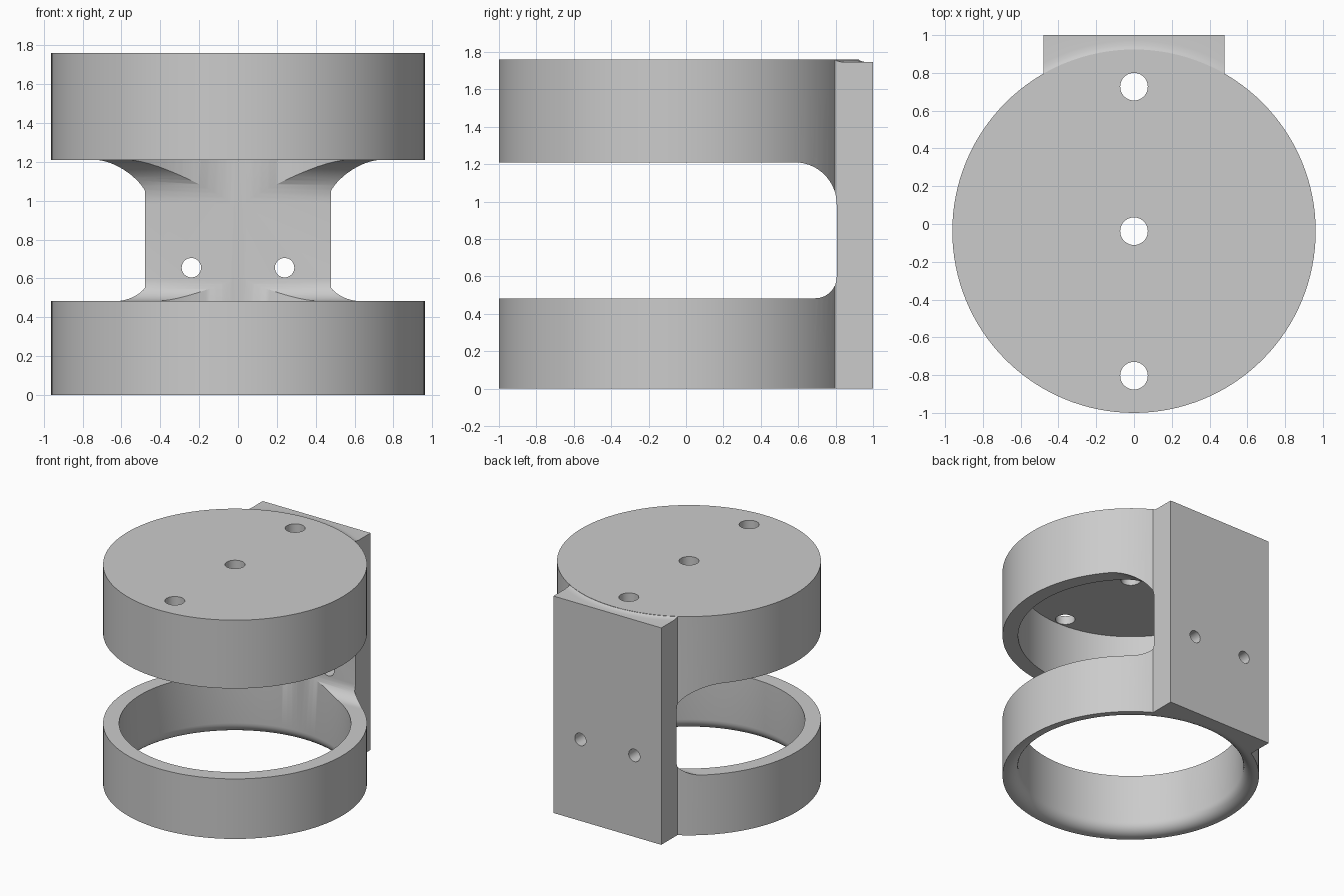
import bpy, bmesh, math
from mathutils import Matrix, Vector

cube = bpy.data.objects.get("Cube")
if cube:
    bpy.data.objects.remove(cube, do_unlink=True)

AXIS_Y = -0.038      # centre line of the drum
R_OUT, R_IN = 0.962, 0.845
TOP, PLATE_TOP, CEILING = 1.76, 1.745, 1.69
GAP_LOW, GAP_HIGH, GAP_BACK = 0.483, 1.21, 0.806
PLATE_HALF = 0.48
SEGMENTS = 128

grey = bpy.data.materials.new("plain_grey")
grey.use_nodes = True
colour = (0.6, 0.6, 0.6, 1)
grey.diffuse_color = colour
grey.node_tree.nodes["Principled BSDF"].inputs["Base Color"].default_value = colour


def finish(name, bm):
    bmesh.ops.recalc_face_normals(bm, faces=bm.faces)
    mesh = bpy.data.meshes.new(name)
    bm.to_mesh(mesh)
    bm.free()
    mesh.materials.append(grey)
    obj = bpy.data.objects.new(name, mesh)
    bpy.context.collection.objects.link(obj)
    return obj


def revolve(name, profile):
    """Closed solid from (radius, z) points, around the drum axis."""
    bm = bmesh.new()
    rings = []
    for r, z in profile:
        rings.append([bm.verts.new((r * math.cos(a), AXIS_Y + r * math.sin(a), z))
                      for a in (math.tau * i / SEGMENTS for i in range(SEGMENTS))])
    for low, high in zip(rings, rings[1:]):
        for i in range(SEGMENTS):
            j = (i + 1) % SEGMENTS
            bm.faces.new((low[i], low[j], high[j], high[i]))
    bm.faces.new(rings[0])
    bm.faces.new(rings[-1])
    return finish(name, bm)


def box(name, low, high):
    bm = bmesh.new()
    low, high = Vector(low), Vector(high)
    bmesh.ops.create_cube(bm, size=1, matrix=Matrix.Translation((low + high) / 2)
                          @ Matrix.Diagonal((high - low).to_4d()))
    return finish(name, bm)


def rod(name, centre, radius, depth, along_y=False):
    bm = bmesh.new()
    turn = Matrix.Rotation(math.pi / 2, 4, 'X') if along_y else Matrix()
    bmesh.ops.create_cone(bm, cap_ends=True, segments=40, radius1=radius, radius2=radius,
                          depth=depth, matrix=Matrix.Translation(centre) @ turn)
    return finish(name, bm)


def arc(cx, cy, r, start, end, steps=14):
    angles = [math.radians(start + (end - start) * i / steps) for i in range(steps + 1)]
    return [(cx + r * math.cos(a), cy + r * math.sin(a)) for a in angles]


def combine(target, other, operation):
    mod = target.modifiers.new("combine", 'BOOLEAN')
    mod.operation, mod.solver, mod.object = operation, 'EXACT', other
    bpy.context.view_layer.objects.active = target
    bpy.ops.object.modifier_apply(modifier=mod.name)
    bpy.data.objects.remove(other, do_unlink=True)


# Drum with the flat mounting plate behind it
holder = revolve("camera_style_drum_holder", [(R_OUT, 0), (R_OUT, TOP)])
holder.name = "drum_holder"
combine(holder, box("back_plate", (-PLATE_HALF, 0.5, 0), (PLATE_HALF, 1, PLATE_TOP)), 'UNION')

# Small blend from the drum lid down to the plate top
blend = revolve("lid_blend", [(0.8, 1.72), (1.01, 1.72), (1.01, PLATE_TOP),
                              (0.985, 1.748), (0.97, 1.753), (0.958, TOP)])
combine(blend, box("blend_limit", (-PLATE_HALF, 0.5, 1.5), (PLATE_HALF, 1, 2)), 'INTERSECT')
combine(holder, blend, 'UNION')

# Hollow inside, with a rounded lower lip
lip = 0.09
cavity = [(R_IN + lip, -0.1)] + arc(R_IN + lip, lip, lip, 270, 180, 8) + [(R_IN, CEILING)]
combine(holder, revolve("cavity", cavity), 'DIFFERENCE')

# Side-to-side gap with rounded back corners
r_low, r_high = 0.115, 0.225
outline = ([(-1.2, GAP_LOW)]
           + arc(GAP_BACK - r_low, GAP_LOW + r_low, r_low, -90, 0)
           + arc(GAP_BACK - r_high, GAP_HIGH - r_high, r_high, 0, 90)
           + [(-1.2, GAP_HIGH)])
bm = bmesh.new()
face = bm.faces.new([bm.verts.new((-1.2, y, z)) for y, z in outline])
moved = bmesh.ops.extrude_face_region(bm, geom=[face])["geom"]
bmesh.ops.translate(bm, vec=(2.4, 0, 0),
                    verts=[v for v in moved if isinstance(v, bmesh.types.BMVert)])
combine(holder, finish("gap", bm), 'DIFFERENCE')

# Three lid holes and two plate holes
for offset in (-0.765, 0, 0.765):
    combine(holder, rod("lid_hole", (0, AXIS_Y + offset, TOP), 0.073, 0.4), 'DIFFERENCE')
for side in (-1, 1):
    combine(holder, rod("plate_hole", (side * 0.24, 0.9, 0.655), 0.05, 0.6, True), 'DIFFERENCE')

bpy.ops.object.select_all(action='DESELECT')
holder.select_set(True)
bpy.context.view_layer.objects.active = holder
bpy.ops.object.shade_smooth_by_angle(angle=math.radians(30))
